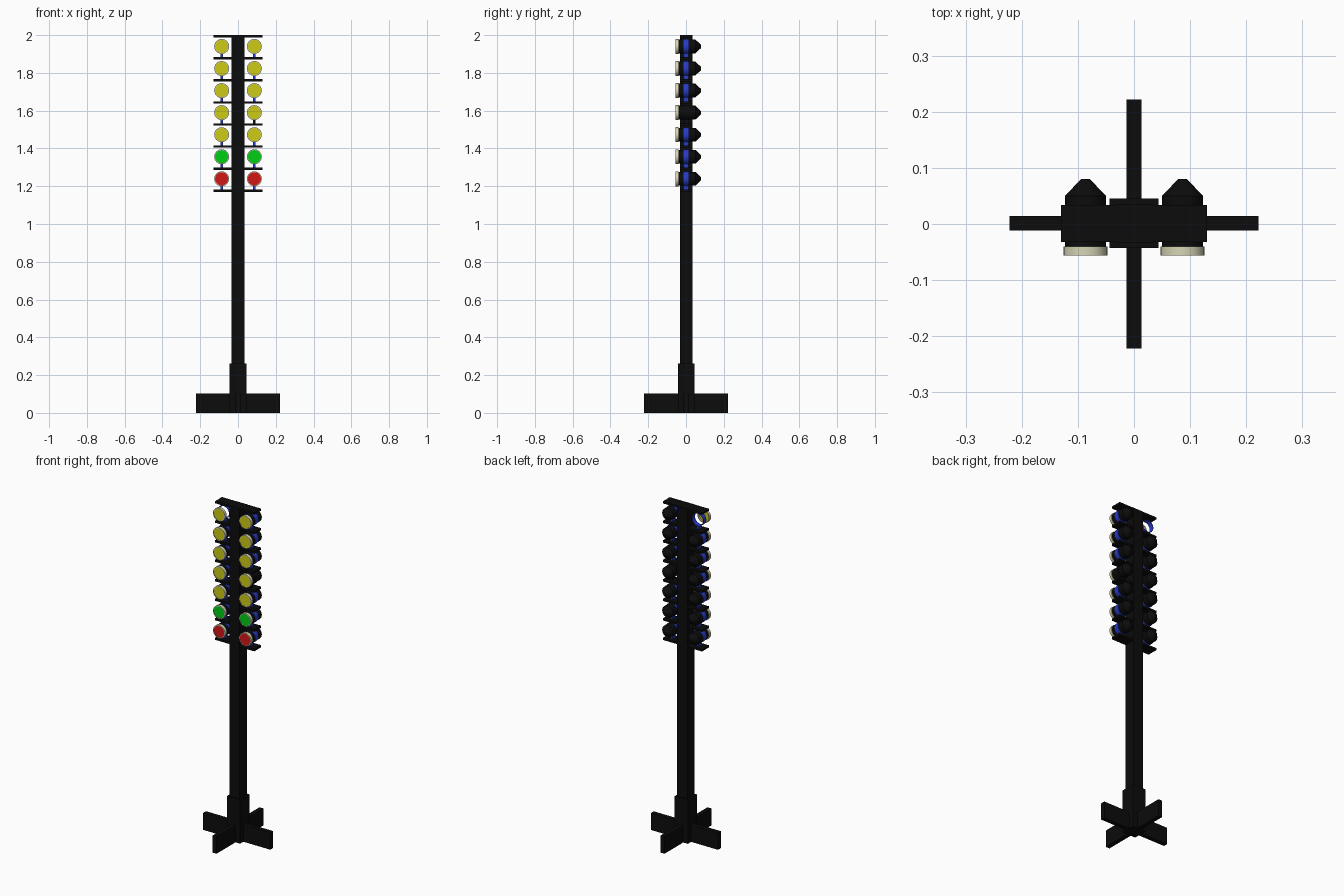
import bpy, bmesh, math
from mathutils import Matrix, Vector

if "Cube" in bpy.data.objects:
    bpy.data.objects.remove(bpy.data.objects["Cube"])


def material(name, rgb):
    m = bpy.data.materials.new(name)
    m.diffuse_color = (*rgb, 1)
    m.use_nodes = True
    m.node_tree.nodes["Principled BSDF"].inputs["Base Color"].default_value = m.diffuse_color
    return m


BLACK = material("black", (0.0035, 0.0035, 0.0035))
BLUE = material("blue", (0.02, 0.045, 0.62))
CREAM = material("cream", (0.68, 0.67, 0.46))
YELLOW = material("yellow", (0.62, 0.6, 0.008))
GREEN = material("green", (0.0, 0.62, 0.008))
RED = material("red", (0.65, 0.008, 0.008))


def finish(name, bm, mat, smooth=False):
    bmesh.ops.recalc_face_normals(bm, faces=bm.faces)
    me = bpy.data.meshes.new(name)
    bm.to_mesh(me)
    bm.free()
    ob = bpy.data.objects.new(name, me)
    bpy.context.collection.objects.link(ob)
    me.materials.append(mat)
    if smooth:
        bpy.ops.object.select_all(action='DESELECT')
        ob.select_set(True)
        bpy.context.view_layer.objects.active = ob
        bpy.ops.object.shade_smooth_by_angle(angle=math.radians(35))
    return ob


def box(name, lo, hi, mat):
    lo, hi = Vector(lo), Vector(hi)
    bm = bmesh.new()
    bmesh.ops.create_cube(bm, size=1, matrix=Matrix.Translation((lo + hi) / 2)
                          @ Matrix.Diagonal((*(hi - lo), 1)))
    return finish(name, bm, mat)


def lathe(name, profile, x, z, mat, closed=False, sides=24):
    """Turn (radius, y) points around an axis along y through (x, z)."""
    bm = bmesh.new()
    rings = []
    for r, y in profile:
        rings.append([bm.verts.new((x + r * math.cos(math.tau * i / sides), y,
                                    z + r * math.sin(math.tau * i / sides)))
                      for i in range(sides)])
    pairs = list(zip(rings, rings[1:]))
    if closed:
        pairs.append((rings[-1], rings[0]))
    else:
        bm.faces.new(rings[0])
        bm.faces.new(rings[-1])
    for a, b in pairs:
        for i in range(sides):
            j = (i + 1) % sides
            bm.faces.new((a[i], a[j], b[j], b[i]))
    return finish(name, bm, mat, True)


# Mast, socket and crossed feet
box("mast", (-0.034, -0.033, 0.02), (0.034, 0.035, 2.0), BLACK)
box("mast_socket", (-0.044, -0.043, 0), (0.044, 0.045, 0.262), BLACK)
box("foot_side_to_side", (-0.222, -0.012, 0), (0.222, 0.014, 0.102), BLACK)
box("foot_front_to_back", (-0.013, -0.222, 0), (0.013, 0.222, 0.102), BLACK)

# Shelves between the lamp rows
PITCH = 0.1168
for i in range(8):
    z = 1.994 - i * PITCH
    box("shelf", (-0.13, -0.032, z - 0.006), (0.13, 0.034, z + 0.006), BLACK)

# Lamps, from the top row down
lens_mats = [YELLOW] * 5 + [GREEN, RED]
for row, lens_mat in enumerate(lens_mats):
    z = 1.940 - row * PITCH
    for side in (-1, 1):
        x = side * 0.0865
        # Bezel tube with a lens disc just inside its front edge
        lathe("lamp_bezel", [(0.0395, -0.040), (0.0395, -0.0565), (0.035, -0.0565),
                             (0.035, -0.040)], x, z, CREAM, closed=True)
        lathe("lamp_lens", [(0.0352, -0.050), (0.0352, -0.0555)], x, z, lens_mat)
        # Housing with a tapered back; the upper left lamp is open
        if not (row == 0 and side < 0):
            lathe("lamp_housing", [(0.0365, -0.0405), (0.0365, 0.050), (0.008, 0.080)],
                  x, z, BLACK)
        # Clamp ring and post; one clamp is plain black
        clamp_mat = BLACK if row == 3 and side > 0 else BLUE
        lathe("clamp_ring", [(0.0385, -0.014), (0.0385, 0.014), (0.0362, 0.014),
                             (0.0362, -0.014)], x, z, clamp_mat, closed=True)
        box("clamp_post", (x - 0.007, -0.013, z - 0.0585), (x + 0.007, 0.013, z - 0.0367),
            clamp_mat)
